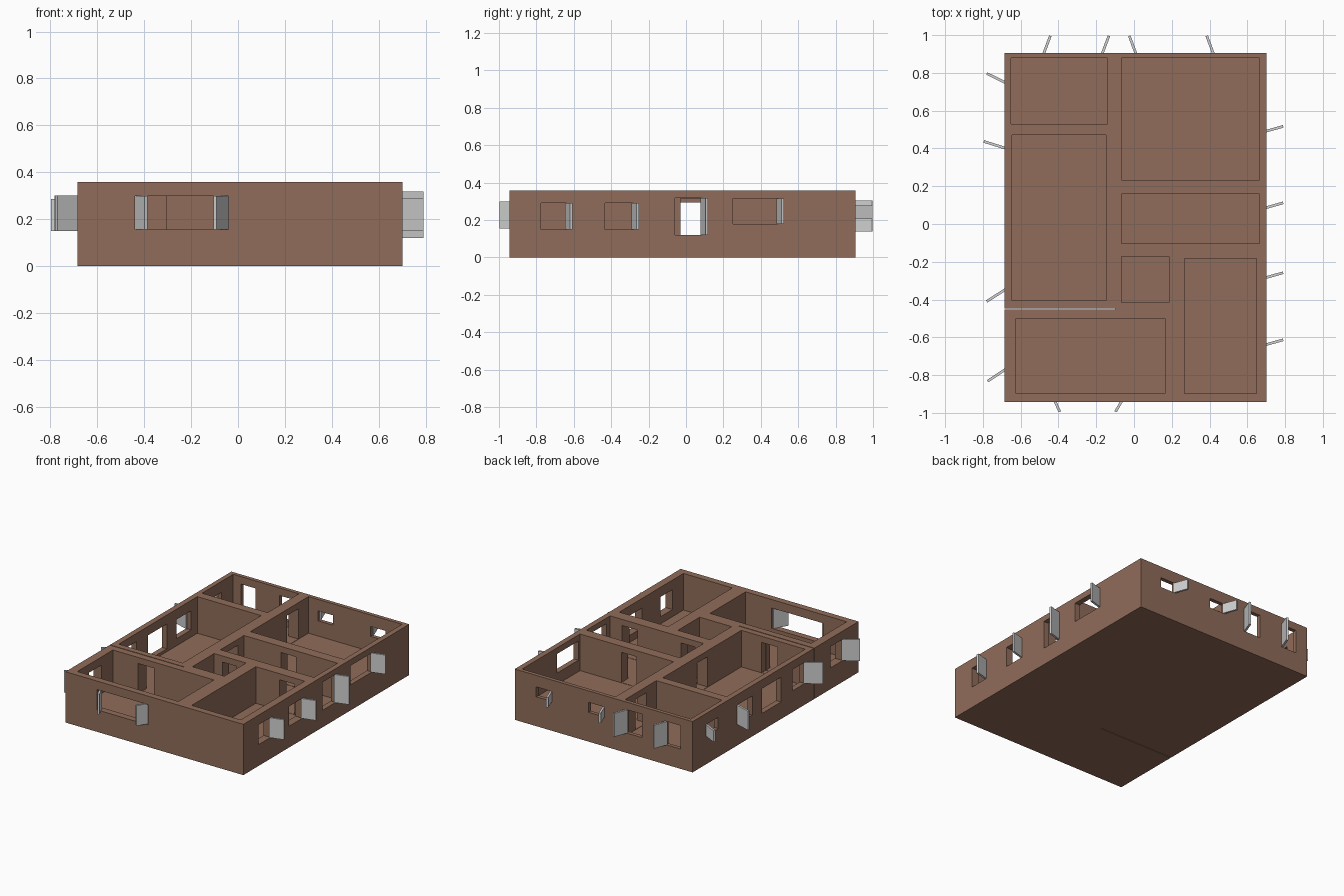
import bpy, bmesh, math
from mathutils import Vector

if "Cube" in bpy.data.objects:
    bpy.data.objects.remove(bpy.data.objects["Cube"])

H, FLOOR = 0.358, 0.10
X0, X1, Y0, Y1 = -0.685, 0.702, -0.943, 0.905


def material(name, rgb):
    m = bpy.data.materials.new(name)
    m.diffuse_color = (*rgb, 1)
    m.use_nodes = True
    m.node_tree.nodes["Principled BSDF"].inputs["Base Color"].default_value = m.diffuse_color
    return m


brown = material("brown_plaster", (0.28, 0.15, 0.10))
grey = material("light_grey", (0.62, 0.63, 0.62))


def boxes(name, items, mat=None):
    """One object made of axis-aligned boxes (x0, x1, y0, y1, z0, z1)."""
    bm = bmesh.new()
    for x0, x1, y0, y1, z0, z1 in items:
        for v in bmesh.ops.create_cube(bm, size=1)["verts"]:
            v.co = ((x0 + x1) / 2 + v.co.x * (x1 - x0),
                    (y0 + y1) / 2 + v.co.y * (y1 - y0),
                    (z0 + z1) / 2 + v.co.z * (z1 - z0))
    me = bpy.data.meshes.new(name)
    bm.to_mesh(me)
    bm.free()
    ob = bpy.data.objects.new(name, me)
    bpy.context.collection.objects.link(ob)
    if mat:
        me.materials.append(mat)
    return ob


def leaf(name, p0, p1, z0, z1, t=0.014):
    """Open window leaf standing between two plan points."""
    a, b = Vector(p0), Vector(p1)
    d = b - a
    ob = boxes(name, [(0, d.length, -t / 2, t / 2, z0, z1)], grey)
    ob.location = (a.x, a.y, 0)
    ob.rotation_euler.z = math.atan2(d.y, d.x)


# House block and room hollows
house = boxes("house_walls", [(X0, X1, Y0, Y1, 0, H)], brown)
rooms = [(-0.652, -0.14, 0.53, 0.878), (-0.646, -0.148, -0.405, 0.47),
         (-0.625, 0.163, -0.897, -0.50), (0.267, 0.648, -0.897, -0.183),
         (-0.065, 0.184, -0.415, -0.173), (-0.065, 0.664, -0.103, 0.16),
         (-0.065, 0.664, 0.232, 0.878)]
room_cut = boxes("room_cutter", [(*r, FLOOR, 0.5) for r in rooms])

# Windows in the four outer walls: start, end, bottom, top
right_w = [(-0.775, -0.64, 0.15, 0.29), (-0.433, -0.285, 0.15, 0.29),
           (-0.06, 0.085, 0.12, 0.318), (0.25, 0.49, 0.18, 0.315)]
left_w = [(0.62, 0.746, 0.20, 0.28), (0.24, 0.40, 0.15, 0.285),
          (-0.08, 0.13, 0.12, 0.295), (-0.344, -0.21, 0.15, 0.30),
          (-0.767, -0.63, 0.15, 0.30)]
back_w = [(-0.59, -0.48, 0.14, 0.305), (-0.29, -0.17, 0.14, 0.305),
          (0.01, 0.125, 0.207, 0.277), (0.42, 0.535, 0.207, 0.277)]
front_w = [(-0.44, -0.04, 0.155, 0.298)]
cuts = [(0.60, 0.75, *w) for w in right_w]
cuts += [(-0.75, -0.60, *w) for w in left_w]
cuts += [(a, b, 0.84, 0.95, c, d) for a, b, c, d in back_w]
cuts += [(a, b, -0.99, -0.86, c, d) for a, b, c, d in front_w]

# Doorways between the rooms
doors = [(-0.17, -0.03, 0.64, 0.765), (-0.43, -0.307, -0.53, -0.38),
         (0.222, 0.342, 0.13, 0.26), (0.45, 0.57, -0.21, -0.08),
         (-0.18, -0.03, -0.03, 0.095), (0.0, 0.11, -0.20, -0.08)]
cuts += [(*d, FLOOR + 0.002, 0.315) for d in doors]
open_cut = boxes("opening_cutter", cuts)

# Narrow joint between the two wall sections
joint_cut = boxes("joint_cutter", [(-0.75, -0.10, -0.452, -0.447, -0.1, 0.5)])

cutters = [room_cut, open_cut, joint_cut]
for c in cutters:
    c.hide_render = True
    mod = house.modifiers.new(c.name, "BOOLEAN")
    mod.operation, mod.solver, mod.object = "DIFFERENCE", "EXACT", c
bpy.context.view_layer.update()
dg = bpy.context.evaluated_depsgraph_get()
result = bpy.data.meshes.new_from_object(house.evaluated_get(dg))
house.modifiers.clear()
house.data = result
result.materials.clear()
result.materials.append(brown)
for p in result.polygons:
    p.material_index = 0
for c in cutters:
    bpy.data.objects.remove(c)

# Open window leaves
for i, (a, b, z0, z1) in enumerate(right_w):
    leaf(f"right_leaf_{i}", (X1 - 0.008, b), (0.79, b + 0.027), z0, z1)
for i, (w, end, tip) in enumerate([(0, 1, (-0.78, 0.797)), (1, 1, (-0.795, 0.437)),
                                   (3, 0, (-0.78, -0.41)), (4, 0, (-0.775, -0.832))]):
    leaf(f"left_leaf_{i}", (X0 + 0.008, left_w[w][end]), tip, *left_w[w][2:])
for i, (x, dx) in enumerate([(-0.48, 0.037), (-0.17, 0.037), (0.012, -0.037), (0.422, -0.037)]):
    leaf(f"back_leaf_{i}", (x, Y1 - 0.008), (x + dx, 0.996), *back_w[i][2:])
for i, (hx, tx) in enumerate([(-0.434, -0.393), (-0.046, -0.098)]):
    leaf(f"front_leaf_{i}", (hx, -0.905), (tx, -0.994), *front_w[0][2:])
